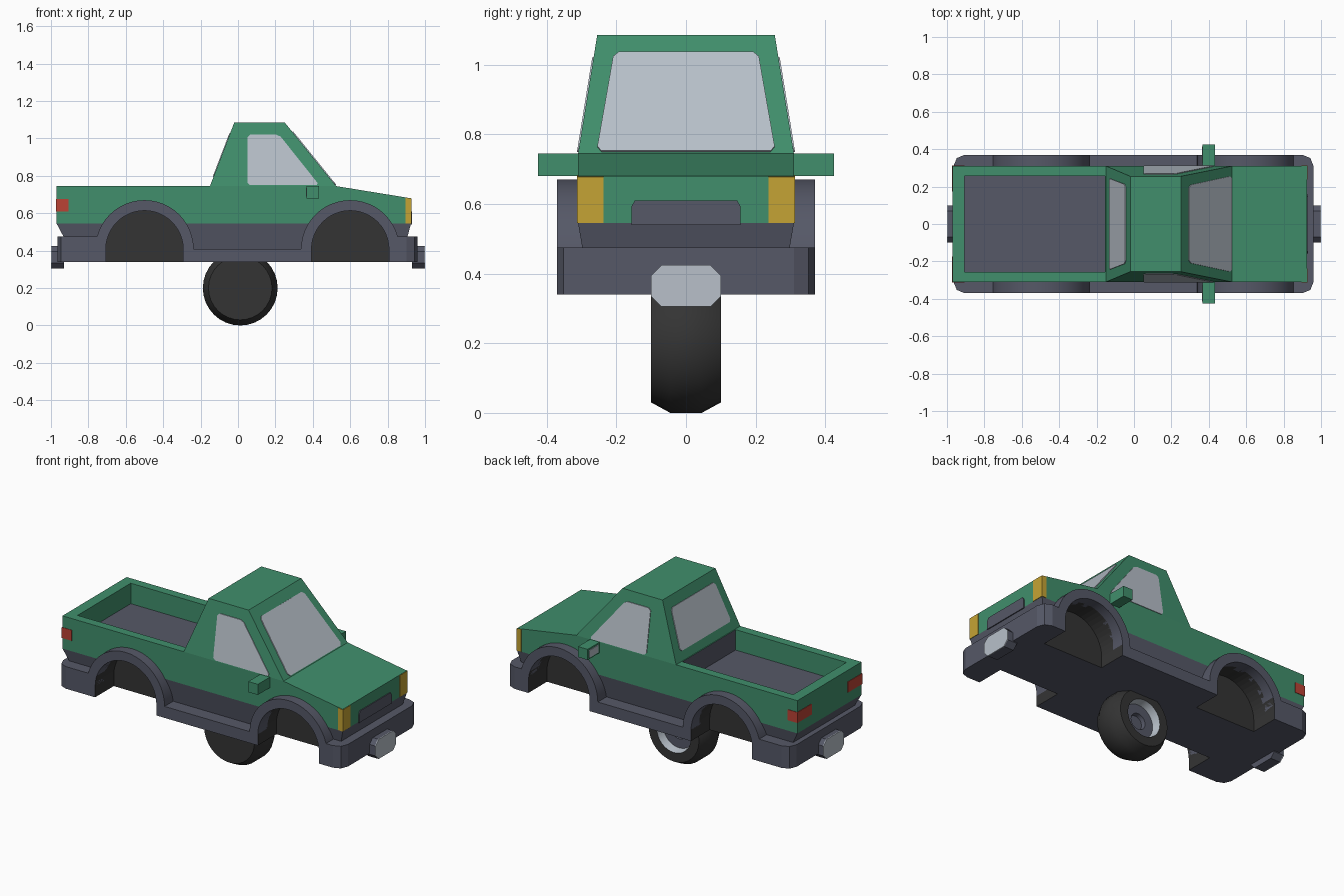
import bpy, bmesh, math
from mathutils import Vector

cube = bpy.data.objects.get("Cube")
if cube:
    bpy.data.objects.remove(cube, do_unlink=True)


def material(name, rgb):
    m = bpy.data.materials.new(name)
    m.use_nodes = True
    m.diffuse_color = (*rgb, 1)
    m.node_tree.nodes["Principled BSDF"].inputs["Base Color"].default_value = (*rgb, 1)
    return m


GREEN = material("green paint", (0.052, 0.275, 0.15))
TRIM = material("slate trim", (0.092, 0.098, 0.136))
DARK = material("dark rubber", (0.034, 0.034, 0.034))
GLASS = material("pale grey", (0.48, 0.53, 0.59))
AMBER = material("amber lamp", (0.56, 0.37, 0.035))
RED = material("red lamp", (0.5, 0.055, 0.035))


def finish(name, bm, mats):
    bmesh.ops.recalc_face_normals(bm, faces=bm.faces)
    mesh = bpy.data.meshes.new(name)
    bm.to_mesh(mesh)
    bm.free()
    for m in mats:
        mesh.materials.append(m)
    ob = bpy.data.objects.new(name, mesh)
    bpy.context.collection.objects.link(ob)
    return ob


def loft(name, ring_a, ring_b, *mats, tweak=None):
    """Closed solid between two rings with equal point counts."""
    bm = bmesh.new()
    a = [bm.verts.new(p) for p in ring_a]
    b = [bm.verts.new(p) for p in ring_b]
    n = len(a)
    bm.faces.new(a)
    bm.faces.new(b[::-1])
    for i in range(n):
        j = (i + 1) % n
        bm.faces.new((a[i], b[i], b[j], a[j]))
    if tweak:
        tweak(bm)
    return finish(name, bm, mats)


def prism(name, pts, lo, hi, axis, *mats, tweak=None):
    """Extrude a 2D outline along one axis."""
    def ring(t):
        return [{"x": (t, u, v), "y": (u, t, v), "z": (u, v, t)}[axis] for u, v in pts]
    return loft(name, ring(lo), ring(hi), *mats, tweak=tweak)


def rect(x0, x1, y0, y1):
    return [(x0, y0), (x1, y0), (x1, y1), (x0, y1)]


def rect_ring(x0, x1, half, z):
    return [(x, y, z) for x, y in rect(x0, x1, -half, half)]


def chop(pts, d):
    """Cut every corner of a 2D outline by distance d."""
    out = []
    for i, p in enumerate(pts):
        p = Vector(p)
        for q in (Vector(pts[i - 1]), Vector(pts[(i + 1) % len(pts)])):
            out.append(tuple(p + (q - p).normalized() * d))
    return out


def arc(cx, cz, r, n=24):
    return [(cx + r * math.cos(math.pi * i / n), cz + r * math.sin(math.pi * i / n))
            for i in range(n + 1)]


def smooth(ob):
    bpy.ops.object.select_all(action="DESELECT")
    ob.select_set(True)
    bpy.context.view_layer.objects.active = ob
    bpy.ops.object.shade_smooth_by_angle(angle=math.radians(32))


def cut(ob, cutter):
    mod = ob.modifiers.new("cut", "BOOLEAN")
    mod.operation = "DIFFERENCE"
    mod.solver = "EXACT"
    mod.material_mode = "TRANSFER"
    mod.object = cutter
    bpy.context.view_layer.objects.active = ob
    bpy.ops.object.modifier_apply(modifier=mod.name)


# Painted body, tapered underbody and bumper slab
body = prism("body", [(-0.97, 0.545), (0.925, 0.545), (0.925, 0.68), (0.525, 0.745),
                      (-0.97, 0.745)], -0.31, 0.31, "y", GREEN)
underbody = loft("underbody", rect_ring(-0.893, 0.886, 0.285, 0.4),
                 rect_ring(-0.97, 0.925, 0.31, 0.545), TRIM)


def round_corners(bm):
    edges = [e for e in bm.edges if all(abs(v.co.x) > 0.9 for v in e.verts)
             and abs(e.verts[0].co.z - e.verts[1].co.z) > 0.1]
    bmesh.ops.bevel(bm, geom=edges, offset=0.06, segments=2, profile=0.5, affect="EDGES")


slab = prism("bumper_slab", [(-0.965, 0.34), (0.96, 0.34), (0.96, 0.475), (0.6, 0.475),
                             (0.6, 0.41), (-0.5, 0.41), (-0.5, 0.475), (-0.965, 0.475)],
             -0.37, 0.37, "y", TRIM, tweak=round_corners)


# Cargo bed: slate floor and front wall, painted other walls
def bed_colours(bm):
    for f in bm.faces:
        c = f.calc_center_median()
        f.material_index = int(c.z < 0.63 or c.x > -0.2)


cutters = [loft("bed_cutter", rect_ring(-0.905, -0.155, 0.257, 0.62),
                rect_ring(-0.905, -0.155, 0.257, 0.9), GREEN, TRIM, tweak=bed_colours)]
cut(body, cutters[0])

# Wheel wells and arches
for label, cx in (("rear", -0.5), ("front", 0.6)):
    inner = arc(cx, 0.407, 0.207)
    for side, s in (("left", 1), ("right", -1)):
        well = prism("well_cutter", [(cx + 0.207, 0.3)] + inner + [(cx - 0.207, 0.3)],
                     s * 0.19, s * 0.45, "y", DARK)
        cutters.append(well)
        for ob in (body, underbody, slab):
            cut(ob, well)
        smooth(prism(f"{label}_{side}_arch", arc(cx, 0.407, 0.263) + inner[::-1],
                     s * 0.28, s * 0.37, "y", TRIM))
for c in cutters:
    bpy.data.objects.remove(c, do_unlink=True)

# Cab and its sloped walls
loft("cab", rect_ring(-0.15, 0.525, 0.31, 0.745), rect_ring(-0.02, 0.25, 0.255, 1.085), GREEN)


def on_cab(start, end, z):
    return start + (end - start) * (z - 0.745) / 0.34


def window(name, outline, place, offset):
    pts = [Vector(place(u, z)) for u, z in chop(outline, 0.014)]
    off = Vector(offset)
    loft(name, [p - off for p in pts], [p + off for p in pts], GLASS)


window("windshield", [(-0.257, 0.75), (0.257, 0.75), (0.207, 1.035), (-0.207, 1.035)],
       lambda u, z: (on_cab(0.525, 0.25, z), u, z), (0.004, 0, 0.003))
window("rear_window", [(-0.245, 0.795), (0.245, 0.795), (0.21, 1.025), (-0.21, 1.025)],
       lambda u, z: (on_cab(-0.15, -0.02, z), u, z), (-0.004, 0, 0.001))

for side, s in (("left", 1), ("right", -1)):
    window(f"{side}_window", [(0.05, 0.75), (0.435, 0.75), (0.22, 1.02), (0.05, 1.02)],
           lambda u, z: (u, s * on_cab(0.31, 0.255, z), z), (0, s * 0.004, 0))
    # Door mirrors
    prism(f"{side}_mirror", rect(0.367, 0.432, 0.68, 0.745), s * 0.3, s * 0.425, "y", GREEN)
    prism(f"{side}_mirror_glass", rect(0.363, 0.37, 0.69, 0.735), s * 0.325, s * 0.415, "y", GLASS)
    # Lamps wrapping round the corners
    prism(f"{side}_headlight", [(0.895, 0.546), (0.928, 0.546), (0.928, 0.678), (0.895, 0.683)],
          s * 0.237, s * 0.313, "y", AMBER)
    tail = [(-0.973, 0.175), (-0.973, 0.313), (-0.905, 0.313), (-0.905, 0.3),
            (-0.96, 0.3), (-0.96, 0.175)]
    prism(f"{side}_taillight", [(x, s * y) for x, y in tail], 0.61, 0.675, "z", RED)

# Grille
prism("grille", [(-0.157, 0.54), (0.157, 0.54), (0.157, 0.592), (0.147, 0.61),
                 (-0.147, 0.61), (-0.157, 0.592)], 0.9, 0.93, "x", TRIM)

# Bumper plates
plate = chop(rect(-0.1, 0.1, 0.305, 0.425), 0.03)
for label, s in (("front", 1), ("rear", -1)):
    prism(f"{label}_plate_mount", plate, s * 0.93, s * 0.995, "x", TRIM)
    prism(f"{label}_plate", plate, s * 0.995, s, "x", GLASS)

# Spare wheel: radius and depth pairs, one colour per band
profile = [(0, -0.1), (0.17, -0.1), (0.2, -0.045), (0.2, 0.045), (0.17, 0.1),
           (0.115, 0.1), (0.105, 0.05), (0.05, 0.05), (0.045, 0.025), (0, 0.025)]
bands = [0, 0, 0, 0, 0, 1, 2, 2, 2]
bm = bmesh.new()
steps = 32
rings = []
for r, y in profile:
    rings.append([bm.verts.new((0.012 + r * math.cos(a), y, 0.2 + r * math.sin(a)))
                  for a in (math.tau * i / steps for i in range(steps if r else 1))])
for a, b, colour in zip(rings, rings[1:], bands):
    for i in range(steps):
        j = i + 1
        quad = [a[i % len(a)], a[j % len(a)], b[j % len(b)], b[i % len(b)]]
        bm.faces.new(list(dict.fromkeys(quad))).material_index = colour
smooth(finish("spare_wheel", bm, [DARK, GLASS, TRIM]))
